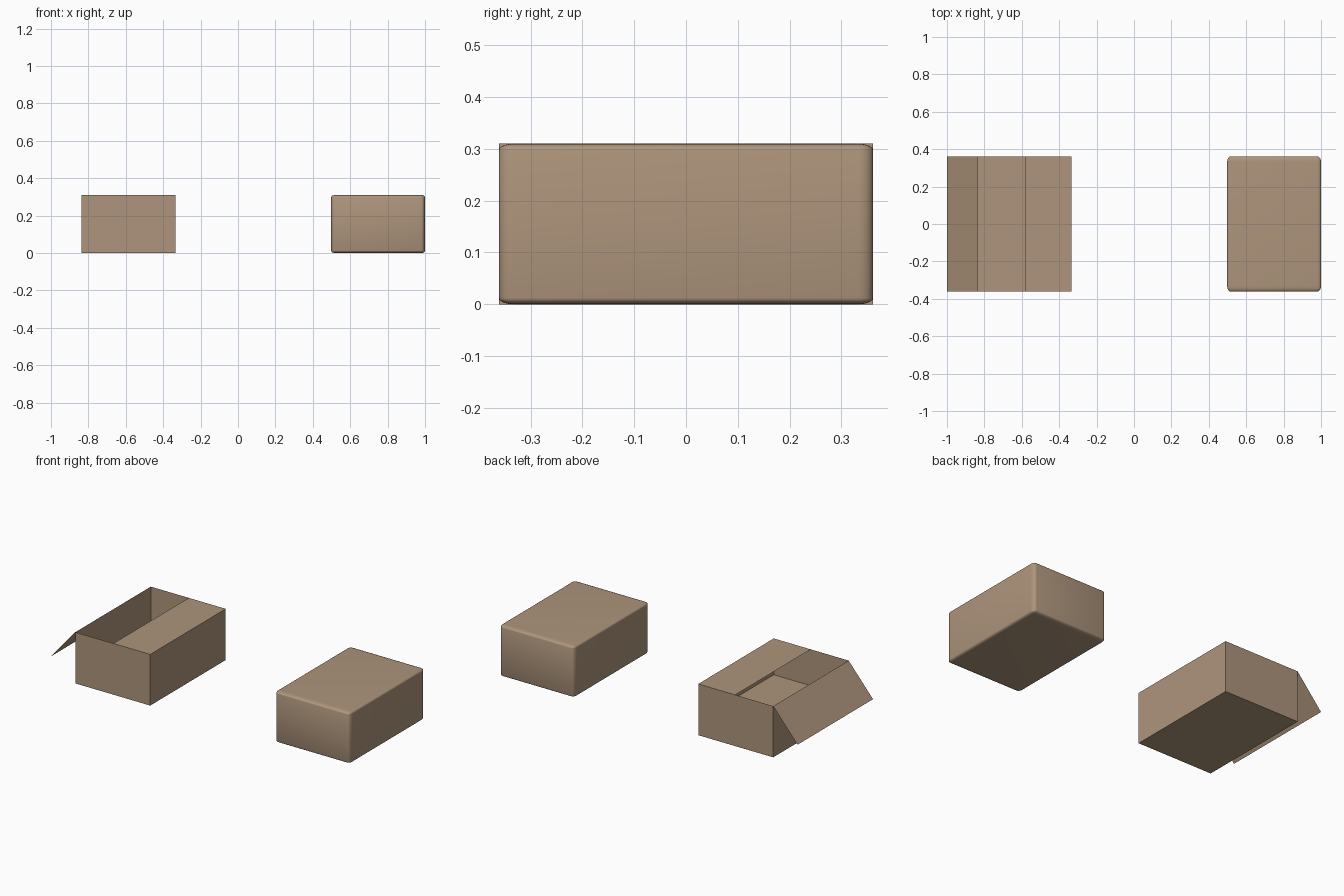
import bpy, bmesh, math
from mathutils import Matrix

if "Cube" in bpy.data.objects:
    bpy.data.objects.remove(bpy.data.objects["Cube"])

WIDTH, DEPTH, HEIGHT = 0.502, 0.722, 0.31
OPEN_X, CLOSED_X = -0.586, 0.749

# Plain cardboard colour
cardboard = bpy.data.materials.new("cardboard brown")
cardboard.use_nodes = True
colour = (0.42, 0.30, 0.20, 1)
cardboard.diffuse_color = colour
cardboard.node_tree.nodes["Principled BSDF"].inputs["Base Color"].default_value = colour


def add_object(name, bm):
    mesh = bpy.data.meshes.new(name)
    bm.to_mesh(mesh)
    bm.free()
    mesh.materials.append(cardboard)
    obj = bpy.data.objects.new(name, mesh)
    bpy.context.collection.objects.link(obj)
    return obj


def box_bmesh(x):
    bm = bmesh.new()
    bmesh.ops.create_cube(bm, size=1)
    place = Matrix.Translation((x, 0, HEIGHT / 2)) @ Matrix.Diagonal((WIDTH, DEPTH, HEIGHT, 1))
    return bm, place


def add_sheet(name, start, end):
    """Thin sheet running the depth of the box between two (x, z) points."""
    bm = bmesh.new()
    corners = [(start, -1), (end, -1), (end, 1), (start, 1)]
    bm.faces.new([bm.verts.new((p[0], s * DEPTH / 2, p[1])) for p, s in corners])
    return add_object(name, bm)


# Open box: four walls and a base, without a lid
bm, place = box_bmesh(OPEN_X)
bm.transform(place)
bm.normal_update()
bmesh.ops.delete(bm, geom=[f for f in bm.faces if f.normal.z > 0.5], context="FACES")
add_object("open_box_walls", bm)

# Raised inner floor and the two lid flaps, one shut and one hanging out
left, right = OPEN_X - WIDTH / 2, OPEN_X + WIDTH / 2
add_sheet("open_box_floor", (left, 0.09), (right, 0.09))
add_sheet("shut_flap", (OPEN_X + 0.004, HEIGHT), (right, HEIGHT))
add_sheet("hanging_flap", (-1.0, 0.12), (left, HEIGHT))

# Closed box: rounded before stretching, so the rounding follows its proportions
bm, place = box_bmesh(CLOSED_X)
bmesh.ops.bevel(bm, geom=bm.edges[:], offset=0.04, segments=5, profile=0.5, affect="EDGES")
bm.transform(place)
closed_box = add_object("closed_box", bm)
bpy.ops.object.select_all(action="DESELECT")
closed_box.select_set(True)
bpy.context.view_layer.objects.active = closed_box
bpy.ops.object.shade_smooth_by_angle(angle=math.radians(40))
